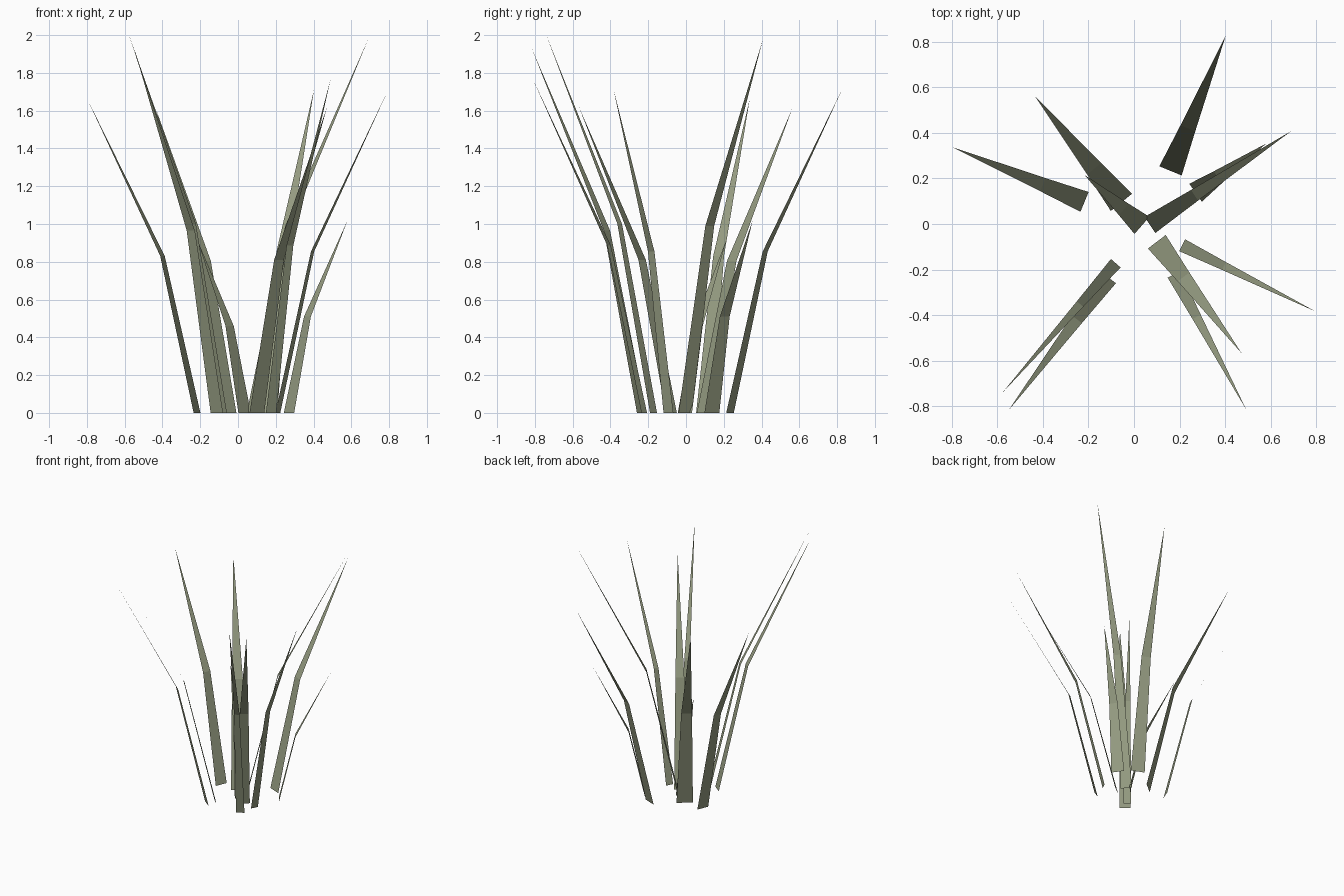
import bpy
from mathutils import Vector

if "Cube" in bpy.data.objects:
    bpy.data.objects.remove(bpy.data.objects["Cube"])

# one flat olive colour for the whole tuft
olive = bpy.data.materials.new("olive_green")
olive.diffuse_color = (0.30, 0.33, 0.22, 1.0)
olive.use_nodes = True
olive.node_tree.nodes["Principled BSDF"].inputs["Base Color"].default_value = olive.diffuse_color

# each blade: base x, base y, tip x, tip y, height, base width
BLADES = [
    (0.16, 0.233, 0.402, 0.825, 1.71, 0.106),
    (-0.055, 0.095, -0.435, 0.562, 1.61, 0.12),
    (-0.217, 0.097, -0.797, 0.337, 1.66, 0.094),
    (0.07, -0.004, 0.69, 0.408, 1.98, 0.085),
    (0.27, 0.137, 0.58, 0.353, 1.02, 0.096),
    (0.211, -0.093, 0.795, -0.383, 1.71, 0.058),
    (0.10, -0.078, 0.472, -0.567, 1.62, 0.098),
    (0.175, -0.221, 0.491, -0.812, 1.77, 0.062),
    (-0.08, -0.172, -0.577, -0.74, 2.00, 0.056),
    (-0.112, -0.235, -0.55, -0.817, 1.93, 0.082),
    (0.035, -0.006, -0.217, 0.215, 0.92, 0.10),
]
BEND_REACH = 0.315   # share of the outward lean reached at half height
BEND_WIDTH = 0.66    # width at the bend relative to the base


def make_blade(index, bx, by, tx, ty, height, width):
    """Flat tapering leaf: an upright quad, then a triangle leaning out."""
    base = Vector((bx, by, 0))
    lean = Vector((tx - bx, ty - by, 0))
    side = Vector((-lean.y, lean.x, 0)).normalized() * width / 2
    bend = base + lean * BEND_REACH + Vector((0, 0, height / 2))
    tip = base + lean + Vector((0, 0, height))
    verts = [base - side, base + side,
             bend + side * BEND_WIDTH, bend - side * BEND_WIDTH, tip]
    mesh = bpy.data.meshes.new(f"grass_blade_{index}")
    mesh.from_pydata(verts, [], [(0, 1, 2, 3), (3, 2, 4)])
    mesh.materials.append(olive)
    obj = bpy.data.objects.new(f"grass_blade_{index}", mesh)
    bpy.context.collection.objects.link(obj)


for i, blade in enumerate(BLADES, 1):
    make_blade(i, *blade)
